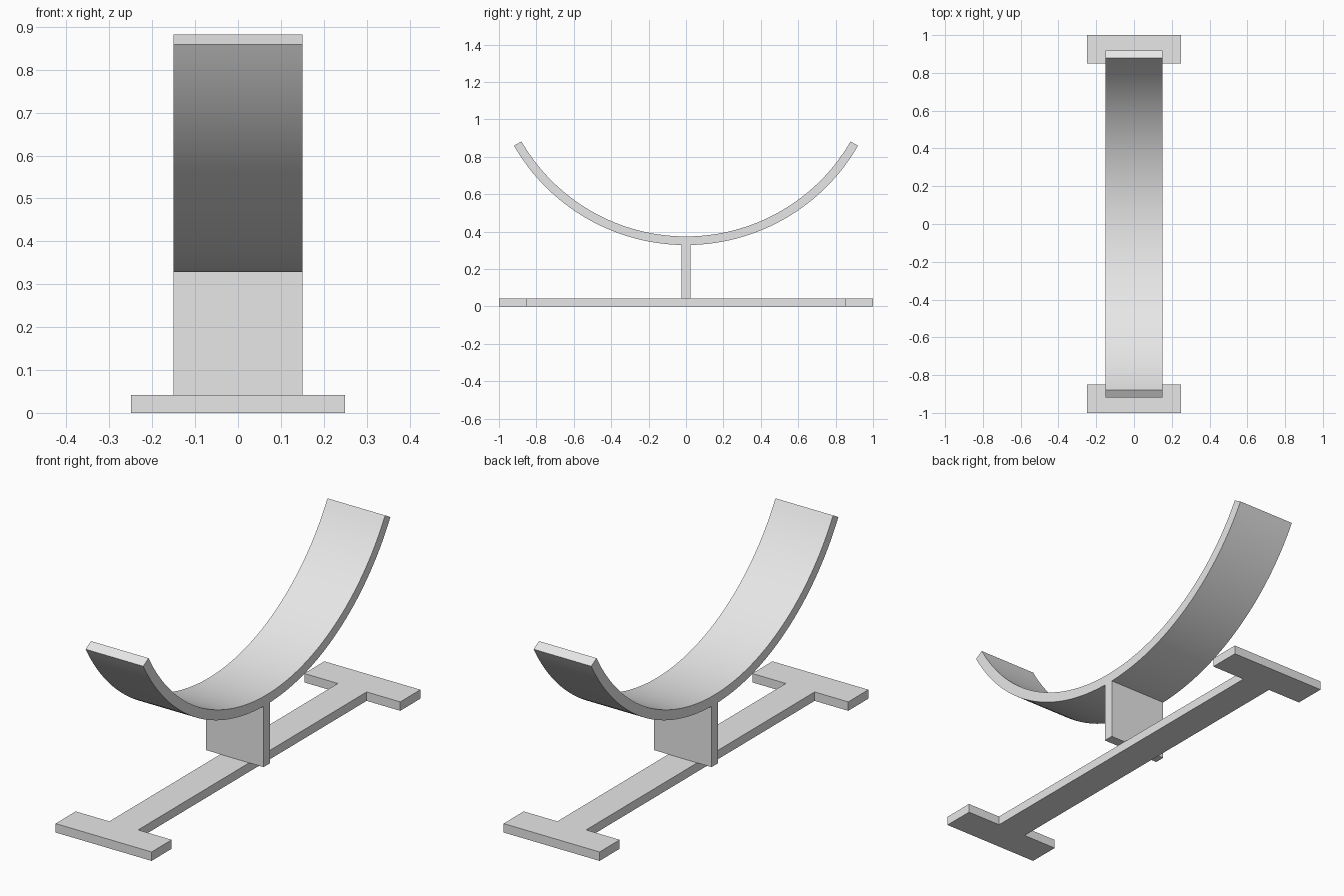
import bpy, bmesh
from math import sin, cos, radians
from mathutils import Vector

if "Cube" in bpy.data.objects:
    bpy.data.objects.remove(bpy.data.objects["Cube"])

grey = bpy.data.materials.new("plain_grey")
grey.use_nodes = True
grey.diffuse_color = (0.8, 0.8, 0.8, 1)
grey.node_tree.nodes["Principled BSDF"].inputs["Base Color"].default_value = (0.8, 0.8, 0.8, 1)


def extrude_outline(name, outline, offset):
    """Extrude a flat outline along an offset into a closed solid."""
    bm = bmesh.new()
    face = bm.faces.new([bm.verts.new(p) for p in outline])
    result = bmesh.ops.extrude_face_region(bm, geom=[face], use_keep_orig=True)
    moved = [g for g in result["geom"] if isinstance(g, bmesh.types.BMVert)]
    bmesh.ops.translate(bm, verts=moved, vec=Vector(offset))
    bmesh.ops.recalc_face_normals(bm, faces=bm.faces)
    mesh = bpy.data.meshes.new(name)
    bm.to_mesh(mesh)
    bm.free()
    mesh.materials.append(grey)
    obj = bpy.data.objects.new(name, mesh)
    bpy.context.collection.objects.link(obj)
    return obj


# I-shaped floor base: narrow beam with a crossbar at each end
BAR, BEAM, INNER = 0.25, 0.075, 0.85
quarter = [(BAR, 1), (BAR, INNER), (BEAM, INNER)]
right_side = quarter + [(x, -y) for x, y in reversed(quarter)]
plan = right_side + [(-x, y) for x, y in reversed(right_side)]
extrude_outline("floor_base", [(x, y, 0) for x, y in plan], (0, 0, 0.042))

# Upright plate under the cradle
HALF = 0.15
plate = [(-HALF, -0.024), (HALF, -0.024), (HALF, 0.024), (-HALF, 0.024)]
extrude_outline("support_plate", [(x, y, 0.042) for x, y in plate], (0, 0, 0.296))

# Curved cradle: a 120 degree band
OUTER, THICK, CENTRE, STEPS = 1.062, 0.046, 1.39, 64
angles = [radians(-60 + 120 * i / STEPS) for i in range(STEPS + 1)]


def arc(radius):
    return [(-HALF, radius * sin(a), CENTRE - radius * cos(a)) for a in angles]


cradle = extrude_outline("curved_cradle", arc(OUTER) + arc(OUTER - THICK)[::-1], (2 * HALF, 0, 0))
bpy.context.view_layer.objects.active = cradle
cradle.select_set(True)
bpy.ops.object.shade_smooth_by_angle(angle=radians(30))
